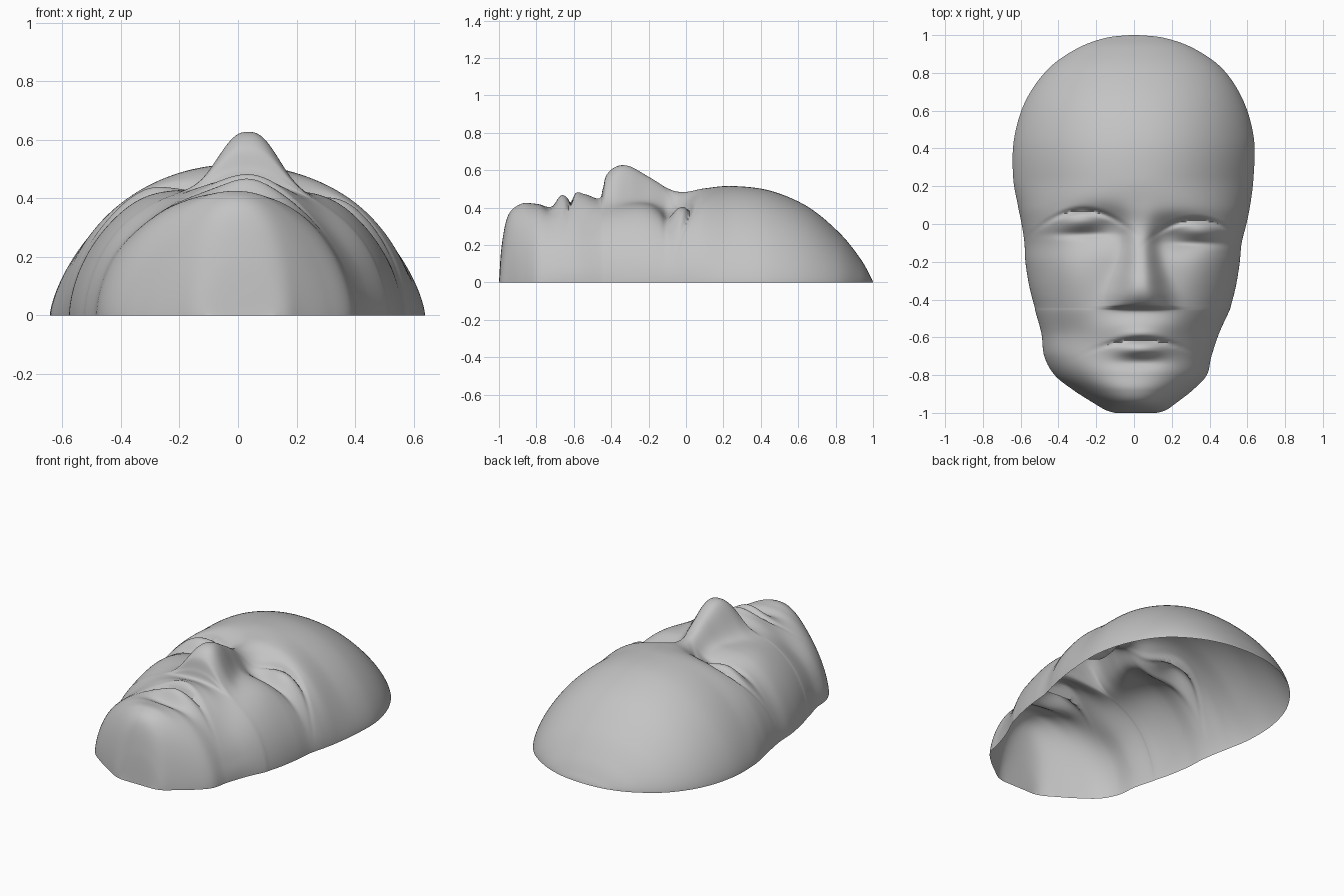
import bpy
import bmesh
from math import exp, sin, pi

if "Cube" in bpy.data.objects:
    bpy.data.objects.remove(bpy.data.objects["Cube"], do_unlink=True)

# Stations from chin to crown: y, right edge, left edge, height, nose rise, nose width
STATIONS = [
    (-1, -.1, .12, 0, 0, .15),
    (-.985, -.15, .17, .2, 0, .15),
    (-.95, -.21, .22, .36, 0, .15),
    (-.88, -.32, .31, .42, 0, .15),
    (-.8, -.42, .385, .42, 0, .15),
    (-.7, -.475, .41, .41, 0, .15),
    (-.58, -.49, .45, .42, 0, .15),
    (-.47, -.52, .5, .43, 0, .15),
    (-.445, -.525, .51, .43, .06, .15),
    (-.425, -.53, .515, .43, .14, .14),
    (-.37, -.545, .53, .43, .19, .13),
    (-.3, -.56, .545, .43, .19, .11),
    (-.2, -.575, .56, .43, .135, .085),
    (-.1, -.58, .57, .43, .085, .075),
    (0, -.595, .595, .465, .035, .09),
    (.1, -.615, .615, .5, .005, .1),
    (.25, -.64, .633, .515, 0, .1),
    (.45, -.635, .635, .49, 0, .1),
    (.65, -.575, .58, .405, 0, .1),
    (.82, -.455, .47, .265, 0, .1),
    (.93, -.3, .315, .13, 0, .1),
    (.985, -.15, .16, .035, 0, .1),
    (1, -.02, .02, 0, 0, .1),
]
STEPS, COLUMNS = 10, 180
MIDLINE = .035


def station(t):
    """Smooth curve through the stations."""
    i = min(int(t), len(STATIONS) - 2)
    f = t - i
    a, b, c, d = (STATIONS[max(0, min(len(STATIONS) - 1, i + k))] for k in (-1, 0, 1, 2))
    return [q + .5 * f * (r - p + f * (2 * p - 5 * q + 4 * r - s + f * (3 * (q - r) + s - p)))
            for p, q, r, s in zip(a, b, c, d)]


def bump(x, y, cx, cy, sx, sy):
    return exp(-((x - cx) / sx) ** 2 - ((y - cy) / sy) ** 2)


def ramp(v, lo, hi):
    v = max(0, min(1, (v - lo) / (hi - lo)))
    return v * v * (3 - 2 * v)


def mouth(x, y):
    dx = x - MIDLINE
    line = y + .8 * dx * dx
    return (.05 * bump(x, y, MIDLINE, -.55, .18, .08)
            + .02 * bump(dx, line, 0, -.585, .12, .025)
            + .05 * bump(dx, y, 0, -.665, .12, .035)
            - .035 * bump(dx, line, 0, -.615, .16, .011)
            - .02 * bump(dx, y, 0, -.735, .13, .03))


def eye(x, y, side, cx, cy):
    dx = x - cx
    arc = y - cy + 1.6 * dx * dx
    return (-.06 * bump(x, y, cx - side * .1, cy - .02, .14, .085)
            - .025 * bump(x, y, cx, cy, .2, .08)
            + .055 * bump(dx, y, 0, cy, .13, .045)
            - .03 * bump(dx, arc, 0, .06, .16, .014)
            - .015 * bump(dx, y, 0, cy - .065, .15, .02))


def cheek(x, y, side):
    return (.02 * bump(x, y, side * .33, -.25, .14, .14)
            - .035 * bump(x, y, side * .33, -.6, .13, .12))


# Face shell, open underneath
bm = bmesh.new()
rows = []
for r in range((len(STATIONS) - 1) * STEPS + 1):
    y, x0, x1, height, nose, nose_width = station(r / STEPS)
    boxy = ramp(y, -.9, -.6) * (1 - ramp(y, -.05, .25))
    p, q = 2.15 + .8 * boxy, 1.45 + .25 * boxy
    row = []
    for c in range(COLUMNS + 1):
        u = sin(pi * (c / COLUMNS - .5))
        x = (x0 + x1) / 2 + u * (x1 - x0) / 2
        z = height * max(0, 1 - abs(u) ** p) ** (1 / q)
        detail = nose * exp(-(abs(x - MIDLINE) / nose_width) ** 2.6) + mouth(x, y)
        detail += eye(x, y, -1, -.27, .01) + eye(x, y, 1, .33, -.04)
        detail += cheek(x, y, -1) + cheek(x, y, 1)
        z += detail * ramp(z, 0, .15)
        row.append(bm.verts.new((x, y, max(0, z))))
    rows.append(row)
for low, high in zip(rows, rows[1:]):
    for c in range(COLUMNS):
        bm.faces.new((low[c], low[c + 1], high[c + 1], high[c]))
bmesh.ops.remove_doubles(bm, verts=bm.verts, dist=.0001)
mesh = bpy.data.meshes.new("face_mask")
bm.to_mesh(mesh)
bm.free()

face = bpy.data.objects.new("face_mask", mesh)
bpy.context.collection.objects.link(face)

# Plain grey finish
grey = bpy.data.materials.new("plain_grey")
grey.use_nodes = True
colour = (.55, .55, .55, 1)
grey.diffuse_color = colour
grey.node_tree.nodes["Principled BSDF"].inputs["Base Color"].default_value = colour
mesh.materials.append(grey)

bpy.context.view_layer.objects.active = face
face.select_set(True)
bpy.ops.object.shade_smooth_by_angle(angle=pi / 3)
